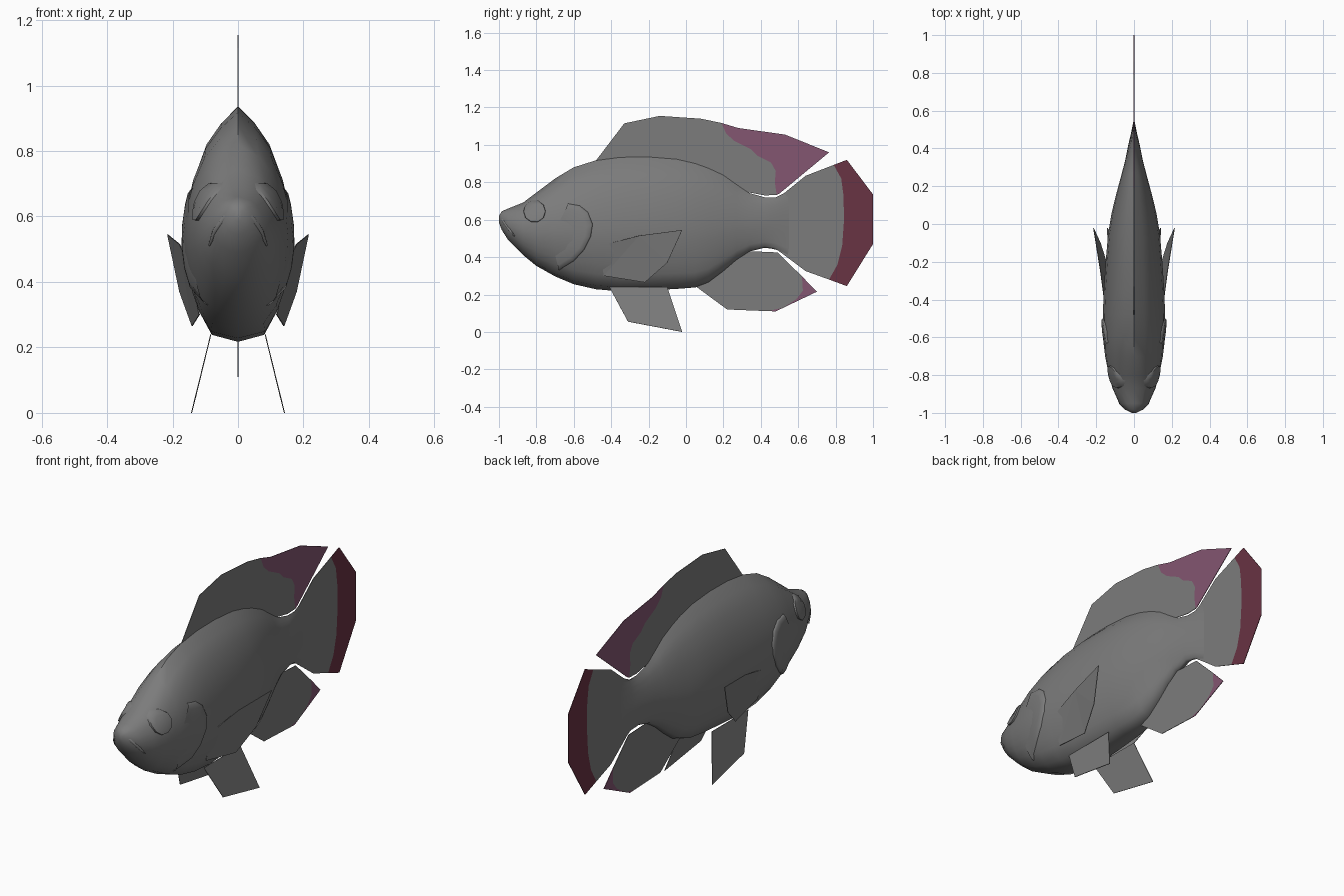
import bpy, bmesh, math

if "Cube" in bpy.data.objects:
    bpy.data.objects.remove(bpy.data.objects["Cube"])


def material(name, rgb):
    m = bpy.data.materials.new(name)
    m.diffuse_color = (*rgb, 1)
    m.use_nodes = True
    m.node_tree.nodes["Principled BSDF"].inputs["Base Color"].default_value = m.diffuse_color
    return m


GREY = material("grey scales", (0.2, 0.2, 0.2))
RED = material("dark red edge", (0.14, 0.033, 0.056))
PINK = material("mauve fin tip", (0.228, 0.092, 0.165))


def finish(name, bm, mats=(GREY,), angle=None):
    bmesh.ops.recalc_face_normals(bm, faces=bm.faces)
    me = bpy.data.meshes.new(name)
    bm.to_mesh(me)
    bm.free()
    for m in mats:
        me.materials.append(m)
    ob = bpy.data.objects.new(name, me)
    bpy.context.collection.objects.link(ob)
    if angle:
        bpy.ops.object.select_all(action='DESELECT')
        ob.select_set(True)
        bpy.context.view_layer.objects.active = ob
        bpy.ops.object.shade_smooth_by_angle(angle=math.radians(angle))
    return ob


# Body stations: y, top z, bottom z, half width
STATIONS = [(-1.0, .62, .585, .012), (-.985, .645, .545, .042), (-.95, .66, .49, .078),
            (-.87, .692, .41, .114), (-.8, .745, .353, .133), (-.7, .82, .297, .153),
            (-.6, .88, .255, .165), (-.48, .918, .228, .165), (-.35, .935, .217, .16),
            (-.2, .937, .222, .15), (-.05, .925, .23, .137), (.05, .902, .238, .12),
            (.12, .877, .265, .104), (.2, .84, .325, .083), (.27, .79, .385, .064),
            (.34, .742, .43, .046), (.42, .72, .45, .03), (.48, .72, .442, .016),
            (.55, .755, .4, .002)]
# Cross-section: relative height, relative half width
SECTION = [(0, 0), (.03, .5), (.12, .72), (.2, .84), (.285, .93), (.375, .985), (.465, 1),
           (.585, .94), (.7, .83), (.84, .6), (.93, .32), (1, 0)]


def lerp(table, v):
    v = min(max(v, table[0][0]), table[-1][0])
    for a, b in zip(table, table[1:]):
        if v <= b[0]:
            f = (v - a[0]) / (b[0] - a[0])
            return [p + (q - p) * f for p, q in zip(a, b)][1:]


def section_width(y, t):
    k = min(max((y + .9) / .35, 0), 1)
    oval = math.sqrt(max(0, 1 - (2 * t - 1) ** 2))
    return k * lerp(SECTION, t)[0] + (1 - k) * oval


def surface_x(y, z):
    top, bot, w = lerp(STATIONS, y)
    return w * section_width(y, (z - bot) / (top - bot))


# Body loft
bm = bmesh.new()
rings = []
levels = [s[0] for s in SECTION]
for y, top, bot, w in STATIONS:
    side = [(w * section_width(y, t), y, bot + t * (top - bot)) for t in levels]
    loop = side + [(-x, yy, z) for x, yy, z in side[-2:0:-1]]
    rings.append([bm.verts.new(p) for p in loop])
for a, b in zip(rings, rings[1:]):
    for i in range(len(a)):
        j = (i + 1) % len(a)
        bm.faces.new((a[i], a[j], b[j], b[i]))
bm.faces.new(rings[0])
bm.faces.new(rings[-1])
finish("body", bm, angle=50)


# Raised patches lying on the body, on both sides
def patch(name, rows, closed, angle):
    for s, label in ((1, "right"), (-1, "left")):
        bm = bmesh.new()
        grid = [[bm.verts.new((s * (surface_x(y, z) + o), y, z)) for y, z, o in r] for r in rows]
        n = len(grid[0])
        for a, b in zip(grid, grid[1:]):
            for i in range(n if closed else n - 1):
                j = (i + 1) % n
                bm.faces.new((a[i], a[j], b[j], b[i]))
        if closed:
            bm.faces.new(grid[-1])
        ob = finish(name + "_" + label, bm, angle=angle)
        # open shells: make the normals point away from the body
        if sum(p.normal.x * s * p.area for p in ob.data.polygons) < 0:
            ob.data.flip_normals()


# Eyes
patch("eye", [[(-.81 + r * math.cos(i * math.tau / 10), .645 + r * math.sin(i * math.tau / 10), o)
               for i in range(10)] for r, o in ((.062, -.01), (.058, .009), (.035, .011))], True, 40)

# Gill covers: sloping out to a raised rear edge, then stepping back in
EDGE = [(-.63, .685), (-.57, .675), (-.525, .64), (-.5, .575), (-.51, .51),
        (-.545, .44), (-.6, .38), (-.68, .33)]
CENTRE = (-.72, .5)
patch("gill_cover", [[(CENTRE[0] + (y - CENTRE[0]) * f, CENTRE[1] + (z - CENTRE[1]) * f, o)
                      for y, z in EDGE]
                     for f, o in ((.3, -.006), (.6, .002), (.85, .008), (.97, .009), (1, .004), (1.02, -.012))],
      False, 45)

# Upper lip: a thin arched tube over the mouth
cu = bpy.data.curves.new("upper_lip", 'CURVE')
cu.dimensions = '3D'
cu.bevel_depth = .011
cu.bevel_resolution = 1
cu.use_fill_caps = True
half = [(.088, -.918, .512, .3), (.07, -.95, .556, .8), (.04, -.976, .597, 1), (0, -.988, .615, 1)]
pts = half + [(-x, y, z, r) for x, y, z, r in half[-2::-1]]
sp = cu.splines.new('POLY')
sp.points.add(len(pts) - 1)
for p, (x, y, z, r) in zip(sp.points, pts):
    p.co = (x, y, z, 1)
    p.radius = r
cu.materials.append(GREY)
bpy.context.collection.objects.link(bpy.data.objects.new("upper_lip", cu))


# Thin fins: each part is an outline with a material index
def fin(name, parts, mats=(GREY,)):
    bm = bmesh.new()
    for outline, index in parts:
        pts = [p if len(p) == 3 else (0, *p) for p in outline]
        bm.faces.new([bm.verts.new(p) for p in pts]).material_index = index
    bmesh.ops.remove_doubles(bm, verts=bm.verts, dist=.0005)
    bmesh.ops.triangulate(bm, faces=bm.faces)
    ob = finish(name, bm, mats)
    mod = ob.modifiers.new("thickness", 'SOLIDIFY')
    mod.thickness = .003
    mod.offset = 0


# Dorsal fin
split = [(.19, 1.117), (.215, 1.06), (.26, 1.02), (.35, .975), (.385, .94), (.455, .905),
         (.48, .86), (.475, .8), (.485, .732)]
fin("dorsal_fin", [
    ([(-.49, .905), (-.33, 1.115), (-.14, 1.155), (.08, 1.14)] + split
     + [(.42, .73), (.33, .747), (.2, .8), (0, .87), (-.3, .9)], 0),
    ([(.28, 1.09), (.53, 1.055), (.765, .96), (.5, .74)] + split[::-1], 1)], (GREY, PINK))

# Tail fin
split = [(.79, .893), (.83, .82), (.842, .73), (.845, .6), (.835, .46), (.81, .36), (.765, .28)]
fin("tail_fin", [
    ([(.4, .71), (.5, .722), (.64, .835)] + split + [(.64, .325), (.49, .437), (.4, .46)], 0),
    ([(.86, .92), (1, .735), (1, .47), (.86, .245)] + split[::-1], 1)], (GREY, RED))

# Anal fin
split = [(.44, .111), (.52, .13), (.59, .175), (.625, .22), (.62, .297)]
fin("anal_fin", [
    ([(.05, .245), (.22, .12)] + split + [(.49, .425), (.33, .432), (.2, .36)], 0),
    ([(.48, .11), (.7, .215)] + split[::-1], 1)], (GREY, PINK))

# Paired side and belly fins
for s, label in ((1, "right"), (-1, "left")):
    fin("pectoral_fin_" + label, [([(s * x, y, z) for x, y, z in (
        (.15, -.46, .46), (.178, -.25, .515), (.215, -.02, .545),
        (.178, -.1, .37), (.14, -.22, .265), (.118, -.44, .3))], 0)])
    fin("pelvic_fin_" + label, [([(s * x, y, z) for x, y, z in (
        (.083, -.41, .24), (.083, -.1, .24), (.142, -.02, 0), (.128, -.31, .055))], 0)])
